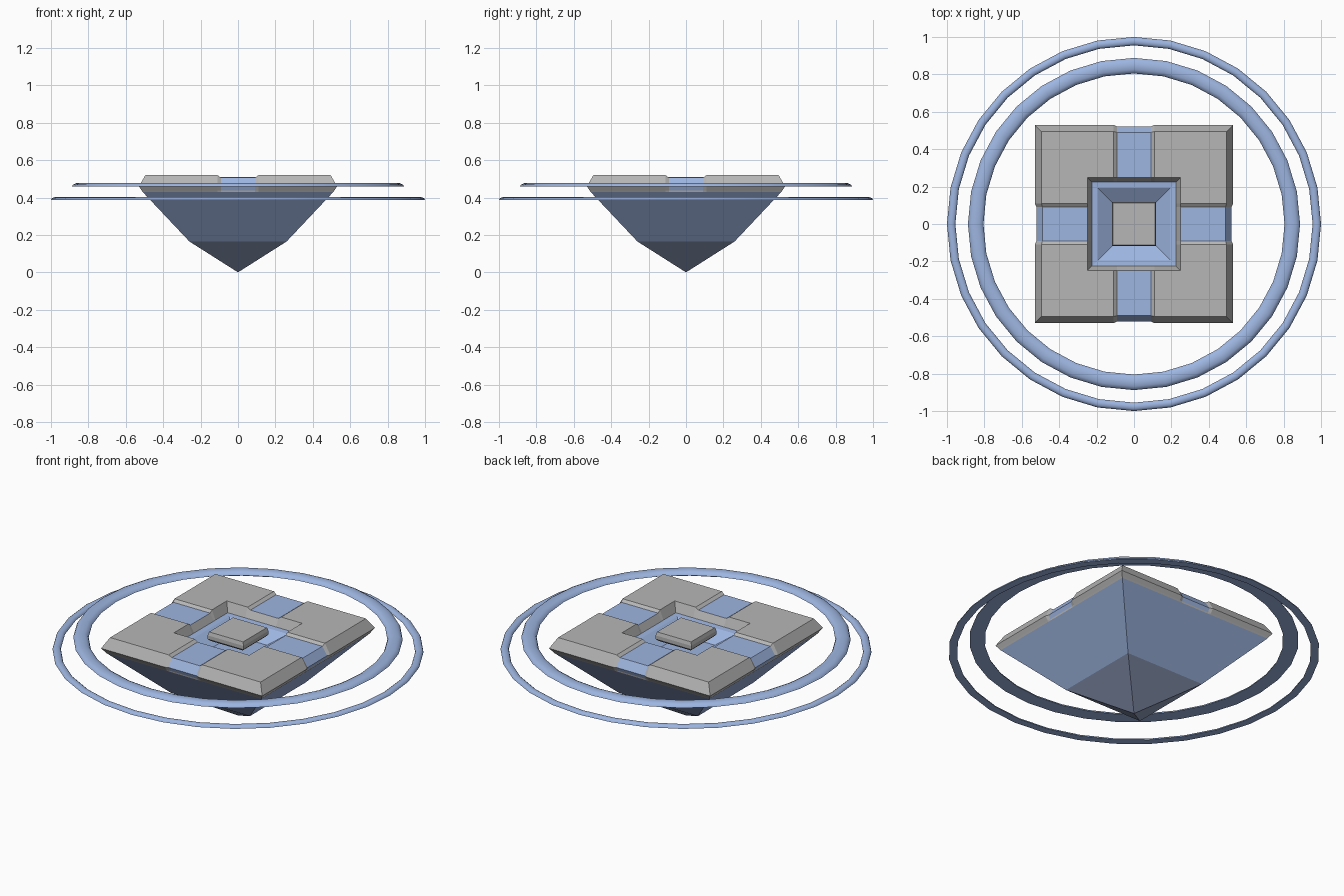
import bpy, bmesh, math
from mathutils import Matrix

cube = bpy.data.objects.get("Cube")
if cube:
    bpy.data.objects.remove(cube, do_unlink=True)


def material(name, rgb):
    m = bpy.data.materials.new(name)
    m.use_nodes = True
    m.diffuse_color = (*rgb, 1)
    m.node_tree.nodes["Principled BSDF"].inputs["Base Color"].default_value = (*rgb, 1)
    return m


GREY = material("stone grey", (0.47, 0.47, 0.47))
BLUE = material("light blue", (0.34, 0.465, 0.75))
TIP = material("dull blue", (0.31, 0.37, 0.56))


def finish(name, bm, mats):
    me = bpy.data.meshes.new(name)
    bm.to_mesh(me)
    bm.free()
    for m in mats:
        me.materials.append(m)
    ob = bpy.data.objects.new(name, me)
    bpy.context.collection.objects.link(ob)
    return ob


def square_sweep(name, mats, columns, rule=lambda row, col: 0):
    """Sweep a profile round a square. Each column is (along, profile);
    along is a position on the side, or None for the mitred corner."""
    bm = bmesh.new()
    for k in range(4):
        turn = Matrix.Rotation(k * math.pi / 2, 3, 'Z')
        grid = []
        for c, (along, profile) in enumerate(columns):
            sign = -1 if c == 0 else 1
            grid.append([bm.verts.new(turn @ Matrix.Translation(
                (sign * d if along is None else along, d, z)).translation)
                for d, z in profile])
        for c in range(len(grid) - 1):
            a, b = grid[c], grid[c + 1]
            for r in range(len(a) - 1):
                f = bm.faces.new((a[r], a[r + 1], b[r + 1], b[r]))
                f.material_index = rule(r, c)
    bmesh.ops.remove_doubles(bm, verts=bm.verts, dist=1e-5)
    return finish(name, bm, mats)


def plain(profile):
    return [(None, profile), (None, profile)]


def ring(name, outer, inner, low, high, segments=32):
    """Thin ring with a domed top and flat underside."""
    mid, half, rise = (outer + inner) / 2, (outer - inner) / 2, high - low
    section = [(mid + half * math.cos(a), low + rise * math.sin(a))
               for a in (math.pi * i / 6 for i in range(7))]
    bm = bmesh.new()
    loops = []
    for s in range(segments):
        a = 2 * math.pi * s / segments
        loops.append([bm.verts.new((r * math.cos(a), r * math.sin(a), z))
                      for r, z in section])
    n = len(section)
    for s in range(segments):
        a, b = loops[s], loops[(s + 1) % segments]
        for i in range(n):
            j = (i + 1) % n
            bm.faces.new((a[i], b[i], b[j], a[j]))
    ob = finish(name, bm, [BLUE])
    bpy.ops.object.select_all(action='DESELECT')
    ob.select_set(True)
    bpy.context.view_layer.objects.active = ob
    bpy.ops.object.shade_smooth_by_angle(angle=math.radians(50))
    return ob


# Inverted pyramid hull with a blunter tip
square_sweep("hull", [BLUE, TIP],
             plain([(0, 0), (0.26, 0.165), (0.51, 0.43)]),
             lambda row, col: 1 if row == 0 else 0)

# Bevelled deck with a square opening and four shallow blue channels
deck = [(0.51, 0.43), (0.515, 0.438), (0.53, 0.46), (0.495, 0.52),
        (0.248, 0.52), (0.225, 0.465)]
channel = [(0.51, 0.43), (0.512, 0.438), (0.522, 0.46), (0.49, 0.507),
           (0.248, 0.507), (0.225, 0.465)]
square_sweep("deck", [GREY, BLUE],
             [(None, deck), (-0.11, deck), (-0.092, channel),
              (0.092, channel), (0.11, deck), (None, deck)],
             lambda row, col: 1 if col == 2 and 0 < row < 4 else 0)

# Sunken basin inside the opening
square_sweep("basin", [BLUE],
             plain([(0.225, 0.465), (0.193, 0.462), (0.112, 0.405), (0, 0.405)]))

# Hovering block in the middle
square_sweep("core_block", [GREY],
             plain([(0, 0.455), (0.105, 0.455), (0.118, 0.468), (0.118, 0.49),
                    (0.112, 0.51), (0, 0.51)]))

# Two floating rings
ring("upper_ring", 0.888, 0.805, 0.458, 0.479)
ring("lower_ring", 1.0, 0.955, 0.386, 0.402)
